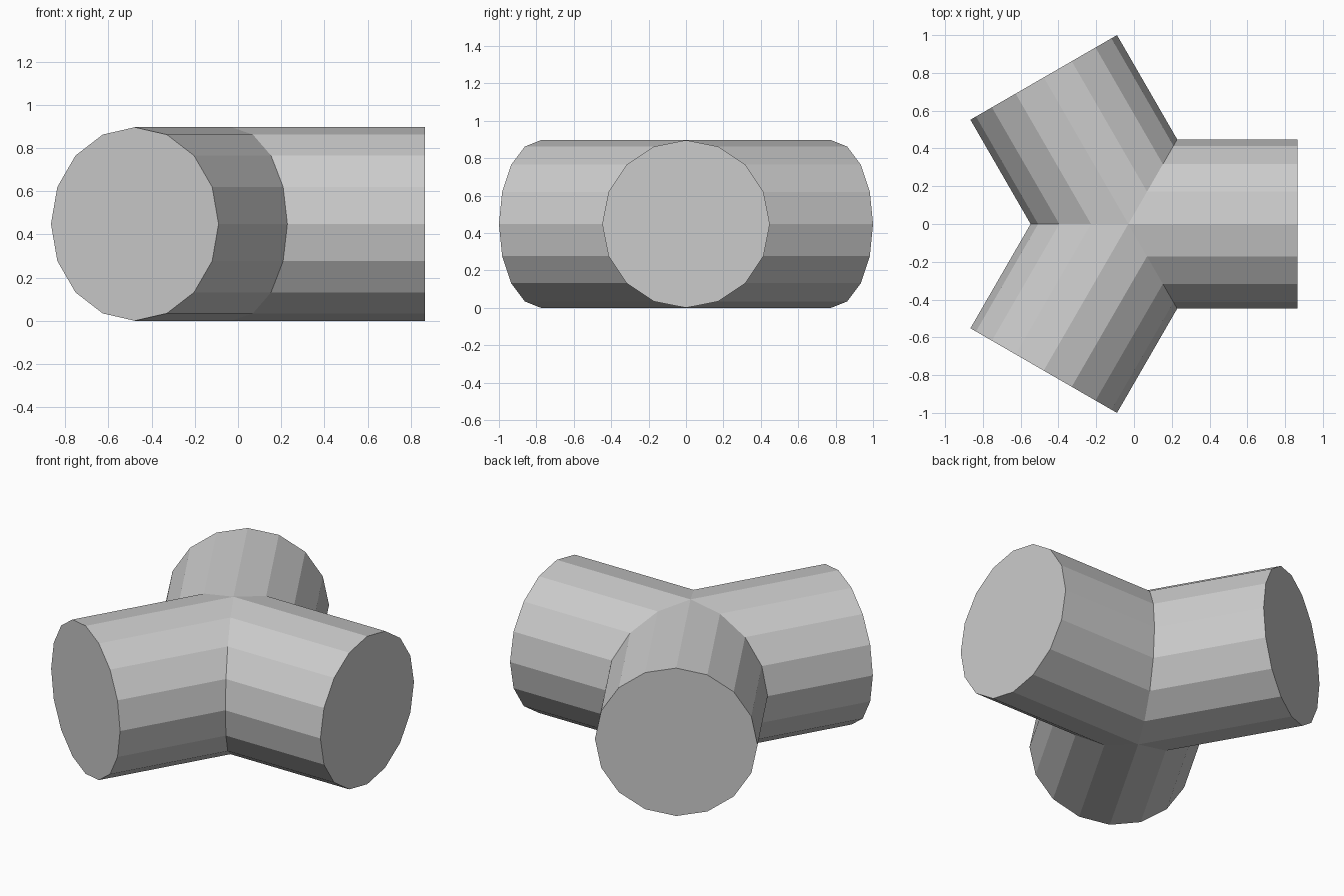
import bpy, bmesh, math
from mathutils import Matrix, Vector

if "Cube" in bpy.data.objects:
    bpy.data.objects.remove(bpy.data.objects["Cube"])

SIDES = 16
R = 1 / (math.sqrt(3) + 0.5)      # pipe radius
LENGTH = 2 * R                    # junction centre to pipe end
CENTRE = Vector((-(1 - math.sqrt(3) / 2) / 2 * R, 0, R))

grey = bpy.data.materials.new("light grey")
grey.diffuse_color = (0.6, 0.6, 0.6, 1)
grey.use_nodes = True
grey.node_tree.nodes["Principled BSDF"].inputs["Base Color"].default_value = grey.diffuse_color

bm = bmesh.new()


def add_arm(angle):
    """Capped pipe arm whose inner end is mitred to meet its two neighbours."""
    place = Matrix.Translation(CENTRE) @ Matrix.Rotation(angle, 4, 'Z')
    inner, outer = [], []
    for i in range(SIDES):
        t = 2 * math.pi * i / SIDES
        y, z = R * math.cos(t), R * math.sin(t)
        inner.append(bm.verts.new(place @ Vector((abs(y) / math.sqrt(3), y, z))))
        outer.append(bm.verts.new(place @ Vector((LENGTH, y, z))))
    for i in range(SIDES):
        j = (i + 1) % SIDES
        bm.faces.new((inner[i], outer[i], outer[j], inner[j]))
    bm.faces.new(outer)


# Three arms spaced evenly, welded along the mitres
for k in range(3):
    add_arm(k * 2 * math.pi / 3)
bmesh.ops.remove_doubles(bm, verts=bm.verts, dist=1e-4)
bmesh.ops.recalc_face_normals(bm, faces=bm.faces)

mesh = bpy.data.meshes.new("pipe_junction")
bm.to_mesh(mesh)
bm.free()
mesh.materials.append(grey)
bpy.context.collection.objects.link(bpy.data.objects.new("pipe_junction", mesh))
